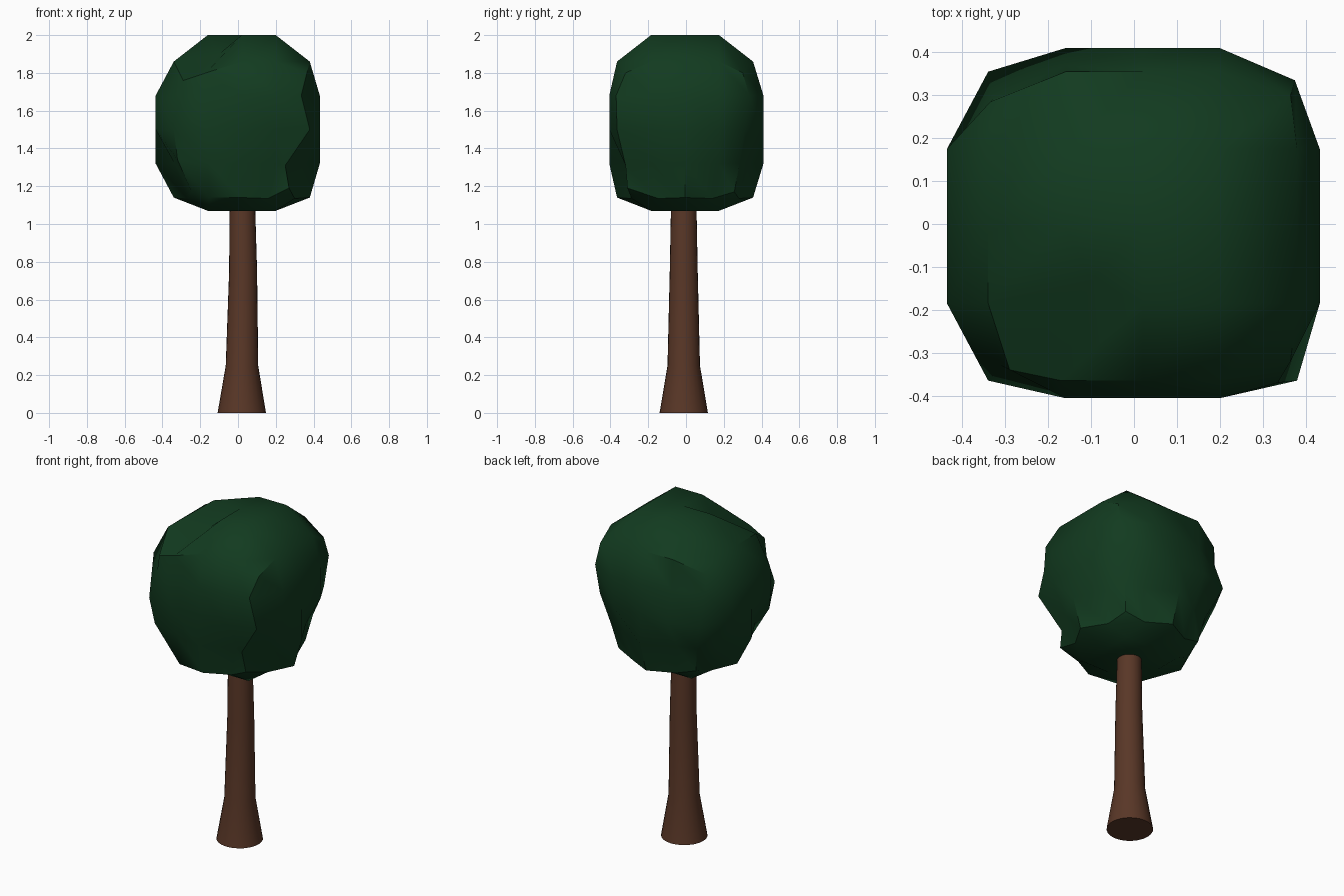
import bpy, bmesh, math
from mathutils import Vector

if "Cube" in bpy.data.objects:
    bpy.data.objects.remove(bpy.data.objects["Cube"])


def material(name, color):
    m = bpy.data.materials.new(name)
    m.diffuse_color = (*color, 1)
    m.use_nodes = True
    m.node_tree.nodes["Principled BSDF"].inputs["Base Color"].default_value = m.diffuse_color
    return m


def add_object(name, bm, mat, angle):
    bmesh.ops.recalc_face_normals(bm, faces=bm.faces)
    me = bpy.data.meshes.new(name)
    bm.to_mesh(me)
    bm.free()
    ob = bpy.data.objects.new(name, me)
    bpy.context.collection.objects.link(ob)
    me.materials.append(mat)
    bpy.ops.object.select_all(action='DESELECT')
    ob.select_set(True)
    bpy.context.view_layer.objects.active = ob
    bpy.ops.object.shade_smooth_by_angle(angle=math.radians(angle))
    return ob


# Trunk: flared rings (x, y, z, radius)
bm = bmesh.new()
SIDES = 24
rings = []
for x, y, z, r in [(.02, -.012, 0, .128), (.021, -.012, .25, .086),
                   (.027, -.012, .75, .074), (.023, -.012, 1.12, .067)]:
    rings.append([bm.verts.new((x + r * math.cos(2 * math.pi * i / SIDES),
                                y + r * math.sin(2 * math.pi * i / SIDES), z))
                  for i in range(SIDES)])
for a, b in zip(rings, rings[1:]):
    for i in range(SIDES):
        j = (i + 1) % SIDES
        bm.faces.new((a[i], a[j], b[j], b[i]))
bm.faces.new(rings[0])
bm.faces.new(rings[-1])
add_object("trunk", bm, material("bark", (.1, .038, .02)), 40)

# Crown: 4x4 gridded block, every side puffed outward, lower part undercut
STEP = .18
CENTRE = (.02, -.005, 1.5)
OUTER = ((-.436, .433), (-.406, .41), (1.07, 2.0))
# Irregular dents, keyed by grid index
DENTS = {
    (-2, -2, 2): (-.29, -.34, 1.76), (2, -2, 2): (.365, -.32, 1.80),
    (-2, 2, 2): (-.335, .285, 1.79), (2, 2, 2): (.365, .30, 1.80),
    (-1, -2, 2): (-.17, -.365, 1.80), (-1, -1, 2): (-.10, -.13, 1.90),
    (-1, 1, 2): (-.15, .17, 1.945), (-2, -2, 1): (-.31, -.33, 1.66),
    (2, -2, 1): (.335, -.37, 1.68), (-2, 2, 1): (-.33, .29, 1.68),
    (2, 2, 1): (.375, .335, 1.68), (-1, 2, 1): (-.16, .37, 1.68),
    (2, 2, 0): (.36, .31, 1.5), (-2, -2, -1): (-.32, -.34, 1.34),
    (2, -2, -1): (.25, -.32, 1.31), (-1, -2, -1): (-.16, -.36, 1.32),
    (2, -2, -2): (.27, -.31, 1.19), (-1, -2, -2): (-.15, -.345, 1.14),
}


def crown_point(key):
    if key in DENTS:
        return DENTS[key]
    co = [CENTRE[a] + STEP * key[a] for a in range(3)]
    limits = [a for a in range(3) if abs(key[a]) == 2]
    if len(limits) == 1:
        co[limits[0]] = OUTER[limits[0]][key[limits[0]] > 0]
    i, j, k = key
    if i and j and k < 0 and max(abs(i), abs(j)) == 2:
        corner = abs(i) == abs(j)
        if k == -1:                       # undercut below the middle ridge
            for a in limits:
                co[a] *= .8 if corner else .77
        else:                             # rounded lower rim
            pull = .72 if corner else .79
            co = [co[0] * pull, co[1] * pull, 1.17 if corner else 1.135]
    return co


bm = bmesh.new()
bmesh.ops.create_cube(bm, size=4)
bmesh.ops.subdivide_edges(bm, edges=bm.edges[:], cuts=3, use_grid_fill=True)
for v in bm.verts:
    v.co = Vector(crown_point(tuple(round(c) for c in v.co)))
add_object("crown", bm, material("leaves", (.006, .043, .014)), 40)
